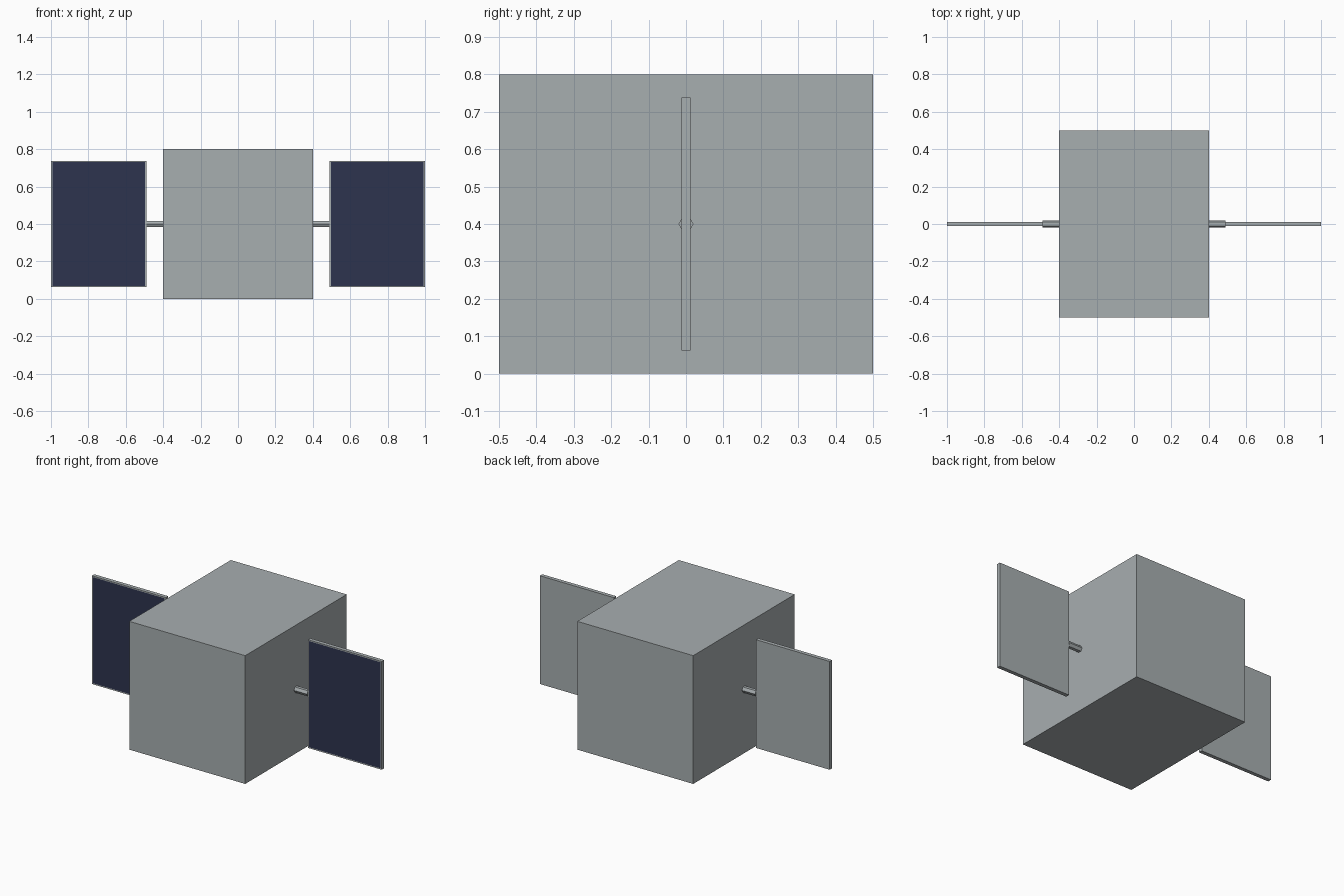
import bpy
import bmesh
from math import pi
from mathutils import Matrix, Vector

cube = bpy.data.objects.get("Cube")
if cube:
    bpy.data.objects.remove(cube, do_unlink=True)


def make_material(name, rgb):
    mat = bpy.data.materials.new(name)
    mat.use_nodes = True
    mat.diffuse_color = (*rgb, 1)
    mat.node_tree.nodes["Principled BSDF"].inputs["Base Color"].default_value = (*rgb, 1)
    return mat


grey = make_material("metal_grey", (0.39, 0.425, 0.435))
navy = make_material("solar_navy", (0.026, 0.034, 0.078))


def add_object(name, bm, mats):
    mesh = bpy.data.meshes.new(name)
    bm.normal_update()
    bm.to_mesh(mesh)
    bm.free()
    for mat in mats:
        mesh.materials.append(mat)
    obj = bpy.data.objects.new(name, mesh)
    bpy.context.collection.objects.link(obj)
    return obj


def box(size, centre):
    bm = bmesh.new()
    matrix = Matrix.Translation(centre) @ Matrix.Diagonal((*size, 1))
    bmesh.ops.create_cube(bm, size=1, matrix=matrix)
    bm.normal_update()
    return bm


HUB_Z = 0.4

# Main body
add_object("body", box((0.8, 1.0, 0.8), (0, 0, HUB_Z)), [grey])

for side, sign in (("left", 1), ("right", -1)):
    # Six-sided arm joining the body to the panel
    bm = bmesh.new()
    matrix = Matrix.Translation((sign * 0.44, 0, HUB_Z)) @ Matrix.Rotation(pi / 2, 4, "Y")
    bmesh.ops.create_cone(bm, cap_ends=True, segments=6, radius1=0.02,
                          radius2=0.02, depth=0.1, matrix=matrix)
    add_object(side + "_arm", bm, [grey])

    # Solar panel: grey frame with dark cells inset on the front face
    bm = box((0.51, 0.024, 0.675), (sign * 0.745, 0, HUB_Z))
    front = min(bm.faces, key=lambda f: f.normal.dot(Vector((0, 1, 0))))
    bmesh.ops.inset_region(bm, faces=[front], thickness=0.01)
    front.material_index = 1
    add_object(side + "_solar_panel", bm, [grey, navy])
